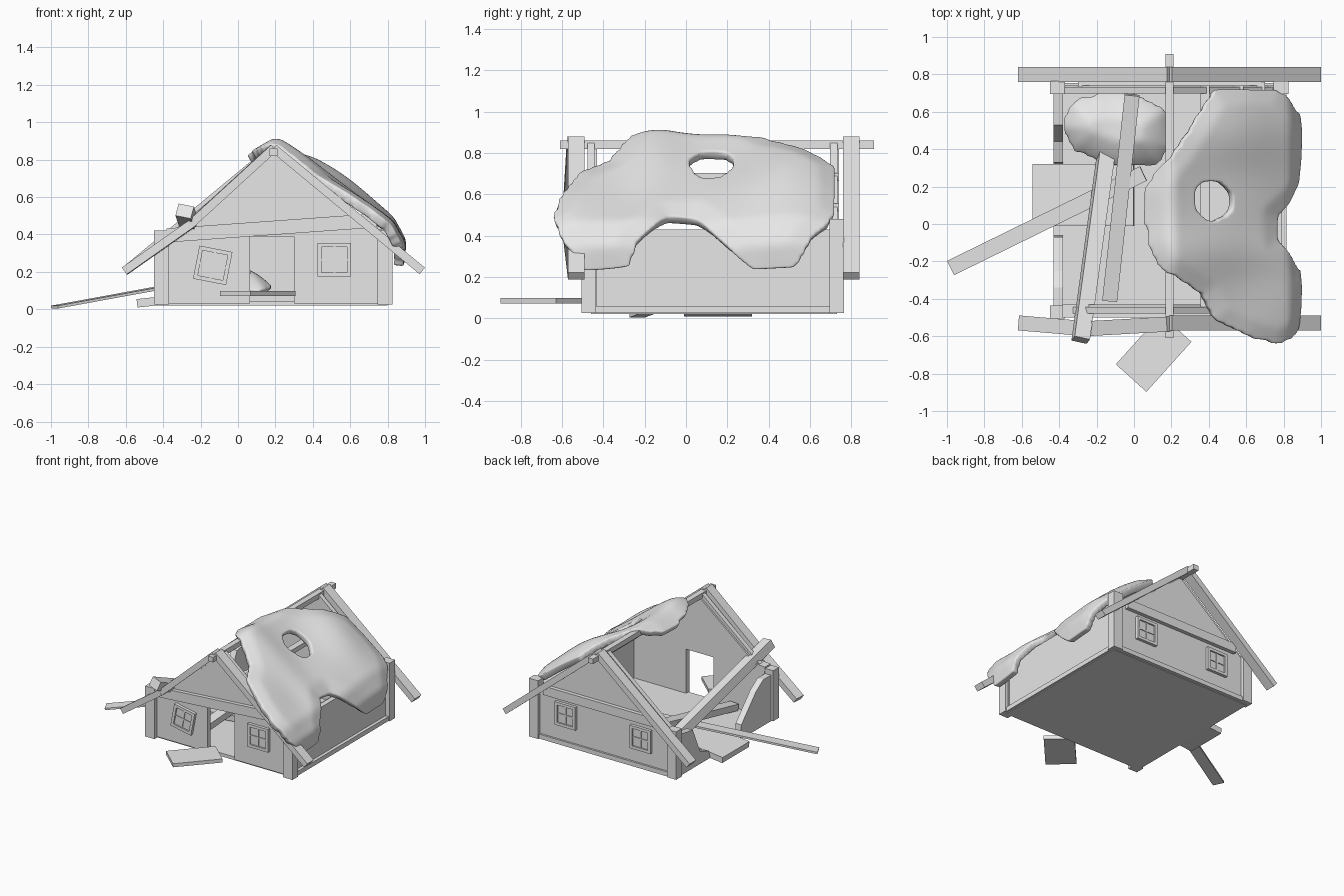
import bpy, bmesh, math
from mathutils import Vector
from mathutils.geometry import intersect_point_line

if "Cube" in bpy.data.objects:
    bpy.data.objects.remove(bpy.data.objects["Cube"])

grey = bpy.data.materials.new("plain_grey")
grey.use_nodes = True
grey.diffuse_color = (0.8, 0.8, 0.8, 1)
grey.node_tree.nodes["Principled BSDF"].inputs["Base Color"].default_value = (0.8, 0.8, 0.8, 1)


def finish(name, bm):
    bmesh.ops.recalc_face_normals(bm, faces=bm.faces)
    mesh = bpy.data.meshes.new(name)
    bm.to_mesh(mesh)
    bm.free()
    mesh.materials.append(grey)
    ob = bpy.data.objects.new(name, mesh)
    bpy.context.collection.objects.link(ob)
    return ob


def box(name, lo, hi):
    bm = bmesh.new()
    bmesh.ops.create_cube(bm, size=1)
    for v in bm.verts:
        v.co = [(a + b) / 2 + c * (b - a) for a, b, c in zip(lo, hi, v.co)]
    return finish(name, bm)


def beam(name, p, q, width, height, roll=0):
    p, q = Vector(p), Vector(q)
    ob = box(name, (-(q - p).length / 2, -width / 2, -height / 2),
             ((q - p).length / 2, width / 2, height / 2))
    ob.location = (p + q) / 2
    ob.rotation_euler = (q - p).to_track_quat('X', 'Z').to_euler()
    ob.rotation_euler.x += math.radians(roll)
    return ob


def wall(name, outline, axis, lo, hi):
    # outline is (across, height); axis is the thickness direction
    bm = bmesh.new()
    put = (lambda a, z: (a, lo, z)) if axis == 'y' else (lambda a, z: (lo, a, z))
    face = bm.faces.new([bm.verts.new(put(a, z)) for a, z in outline])
    new = bmesh.ops.extrude_face_region(bm, geom=[face])["geom"]
    step = Vector((0, hi - lo, 0) if axis == 'y' else (hi - lo, 0, 0))
    bmesh.ops.translate(bm, vec=step, verts=[g for g in new if isinstance(g, bmesh.types.BMVert)])
    return finish(name, bm)


def window(name, x, y, z, size=0.18, tilt=0):
    h, t = size / 2, 0.022
    parts = [box(name + "_pane", (-h, -0.006, -h), (h, 0.006, h))]
    for s in (-1, 1):
        a, b = sorted((s * h, s * (h - t)))
        parts.append(box(name + "_side", (a, -0.018, -h), (b, 0.018, h)))
        parts.append(box(name + "_rail", (-h, -0.018, a), (h, 0.018, b)))
    parts.append(box(name + "_mullion", (-0.005, -0.012, -h), (0.005, 0.012, h)))
    parts.append(box(name + "_crossbar", (-h, -0.012, -0.005), (h, 0.012, 0.005)))
    for ob in parts:
        ob.location = (x, y, z)
        ob.rotation_euler = (0, math.radians(tilt), 0)


# Floor and gable walls
RIDGE = 0.19
box("floor", (-0.43, -0.46, 0.02), (0.80, 0.73, 0.045))
gable = [(0.80, 0.03), (0.80, 0.34), (RIDGE, 0.83), (-0.42, 0.34), (-0.42, 0.03)]
doorway = [(0.065, 0.03), (0.065, 0.39), (0.30, 0.39), (0.30, 0.03)]
wall("front_wall", gable + doorway, 'y', -0.47, -0.43)
wall("back_wall", gable, 'y', 0.70, 0.74)
window("front_window", 0.515, -0.475, 0.265)
window("crooked_front_window", -0.135, -0.475, 0.235, tilt=11)
window("back_window_left", 0.515, 0.745, 0.265)
window("back_window_right", -0.135, 0.745, 0.255)

# Side walls, the left one broken open
box("right_wall", (0.75, -0.45, 0.03), (0.79, 0.72, 0.43))
box("right_sill", (0.75, -0.45, 0.025), (0.815, 0.72, 0.06))
wall("broken_left_wall_front", [(-0.45, 0.03), (-0.06, 0.03), (-0.07, 0.13), (-0.25, 0.32),
                                (-0.34, 0.38), (-0.45, 0.38)], 'x', -0.43, -0.38)
wall("broken_left_wall_back", [(0.72, 0.03), (0.32, 0.03), (0.33, 0.08), (0.44, 0.12),
                               (0.53, 0.32), (0.72, 0.35)], 'x', -0.43, -0.38)

# Corner posts
for name, x, y, top in (("front_left", -0.41, -0.47, 0.42), ("front_right", 0.785, -0.47, 0.42),
                        ("back_left", -0.41, 0.73, 0.40), ("back_right", 0.785, 0.73, 0.48)):
    box(name + "_post", (x - 0.04, y - 0.035, 0.025), (x + 0.04, y + 0.035, top))

# Tie beams and sills on the gables
beam("front_tie_beam", (-0.38, -0.465, 0.395), (0.74, -0.465, 0.475), 0.07, 0.075)
beam("back_tie_beam", (-0.30, 0.735, 0.42), (0.70, 0.735, 0.42), 0.07, 0.07)
box("back_sill", (-0.40, 0.72, 0.025), (0.78, 0.755, 0.06))

# Ridge, outer rafters and inner gable rafters
box("ridge_beam", (RIDGE - 0.022, -0.61, 0.82), (RIDGE + 0.022, 0.91, 0.86))
for side, x in (("left", -0.605), ("right", 0.985)):
    beam("back_%s_rafter" % side, (RIDGE, 0.80, 0.862), (x, 0.80, 0.205), 0.08, 0.045)
    inner = RIDGE + (x - RIDGE) * 0.78
    for end, y in (("front", -0.46), ("back", 0.715)):
        beam("%s_%s_inner_rafter" % (end, side), (RIDGE, y, 0.84), (inner, y, 0.325), 0.035, 0.04)
beam("front_right_rafter", (RIDGE, -0.53, 0.862), (0.985, -0.53, 0.205), 0.08, 0.045)
beam("front_left_rafter_upper", (RIDGE, -0.535, 0.862), (-0.26, -0.56, 0.45), 0.08, 0.045)
beam("front_left_rafter_lower", (-0.25, -0.56, 0.455), (-0.605, -0.53, 0.205), 0.08, 0.045)

# Roof timbers left on the standing slope
for x in (0.38, 0.56, 0.74):
    z = 0.84 - 0.82 * (x - RIDGE)
    beam("purlin", (x, -0.45, z), (x, 0.74, z), 0.05, 0.035)

# Fallen timbers and panels
beam("leaning_beam", (-0.15, 0.37, 0.12), (-0.285, -0.62, 0.525), 0.085, 0.07, roll=-12)
beam("fallen_beam", (-0.01, 0.69, 0.25), (-0.13, -0.41, 0.07), 0.08, 0.05)
beam("long_plank", (-0.98, -0.235, 0.012), (0.05, 0.27, 0.20), 0.085, 0.015)
beam("fallen_wall_panel", (-0.54, 0.155, 0.032), (0.0, 0.155, 0.09), 0.33, 0.045)
door = box("fallen_door", (-0.18, -0.11, -0.014), (0.18, 0.11, 0.014))
door.location = (0.105, -0.69, 0.085)
door.rotation_euler = (0, 0, math.radians(48))


# Soft coverings: a trimmed grid draped over a surface and thickened
def inside(p, outline):
    hit = False
    for (ax, ay), (bx, by) in zip(outline, outline[1:] + outline[:1]):
        if (ay > p.y) != (by > p.y) and p.x < ax + (p.y - ay) * (bx - ax) / (by - ay):
            hit = not hit
    return hit


def rim_distance(p, outline):
    best = 9
    for a, b in zip(outline, outline[1:] + outline[:1]):
        a, b = Vector((*a, 0)), Vector((*b, 0))
        near, f = intersect_point_line(p, a, b)
        best = min(best, (p - a.lerp(b, max(0, min(1, f)))).length)
    return best


def soft_cover(name, outline, keep, drape, thick):
    bm = bmesh.new()
    bmesh.ops.create_grid(bm, x_segments=64, y_segments=64, size=0.75)
    bmesh.ops.translate(bm, vec=(0.3, 0.05, 0), verts=bm.verts)
    drop = [f for f in bm.faces if not (inside(f.calc_center_median(), outline)
                                        and keep(f.calc_center_median()))]
    bmesh.ops.delete(bm, geom=drop, context='FACES')
    for _ in range(8):
        bmesh.ops.smooth_vert(bm, verts=[v for v in bm.verts if v.is_boundary], factor=0.5,
                              use_axis_x=True, use_axis_y=True)
    for v in bm.verts:
        v.co = drape(v.co.copy(), rim_distance(v.co, outline))
    ob = finish(name, bm)
    solid = ob.modifiers.new("thickness", 'SOLIDIFY')
    solid.thickness, solid.offset = thick, 0
    ob.modifiers.new("rounding", 'SUBSURF').levels = 1
    ob.modifiers["rounding"].render_levels = 1
    for face in ob.data.polygons:
        face.use_smooth = True


def over_roof(p, rim):
    u, y = p.x, p.y
    x = u if u < 0.80 else 0.80 + 0.06 * min(1, (u - 0.80) / 0.12)
    # gentler than the rafters down to the eave, then a steep hanging edge
    z = 0.848 - 0.69 * max(0, min(u, 0.8) - RIDGE) - 0.83 * max(0, u - 0.8)
    z -= 0.4 * max(0, RIDGE - u)
    z += 0.02 * math.exp(-((y + 0.15) / 0.12) ** 2)
    # raised swell on the back half
    z += 0.07 * math.exp(-((u - 0.56) / 0.26) ** 2 - ((y - 0.5) / 0.2) ** 2)
    puff = 0.025 * min(1, rim / 0.1) + 0.008 * math.sin(9 * u + 2) * math.sin(8 * y)
    return Vector((x + 0.5 * puff, y, z + puff))


def over_floor(p, rim):
    lump = 0.13 * min(1, rim / 0.14) ** 0.6 + 0.01 * math.sin(14 * p.x) * math.cos(11 * p.y)
    return Vector((p.x, p.y, 0.065 + lump))


roof_outline = [(.04, .2), (.06, -.1), (.14, -.25), (.34, -.38), (.41, -.52), (.58, -.61), (.75, -.66),
                (.9, -.60), (1.04, -.50), (1.05, -.27), (.9, -.22), (.77, -.08), (.76, .04), (.85, .12),
                (.95, .22), (1.05, .33), (1.04, .55), (.9, .62), (.76, .73), (.6, .74), (.4, .72),
                (.3, .56), (.2, .4)]
heap_outline = [(-.39, .52), (-.34, .66), (-.2, .70), (0, .70), (.17, .62), (.19, .42), (.14, .32),
                (-.08, .30), (-.2, .34), (-.33, .39)]
soft_cover("roof_covering", roof_outline,
           lambda p: ((p.x - 0.40) / 0.085) ** 2 + ((p.y - 0.125) / 0.09) ** 2 > 1, over_roof, 0.05)
soft_cover("fallen_covering_heap", heap_outline, lambda p: True, over_floor, 0.04)
